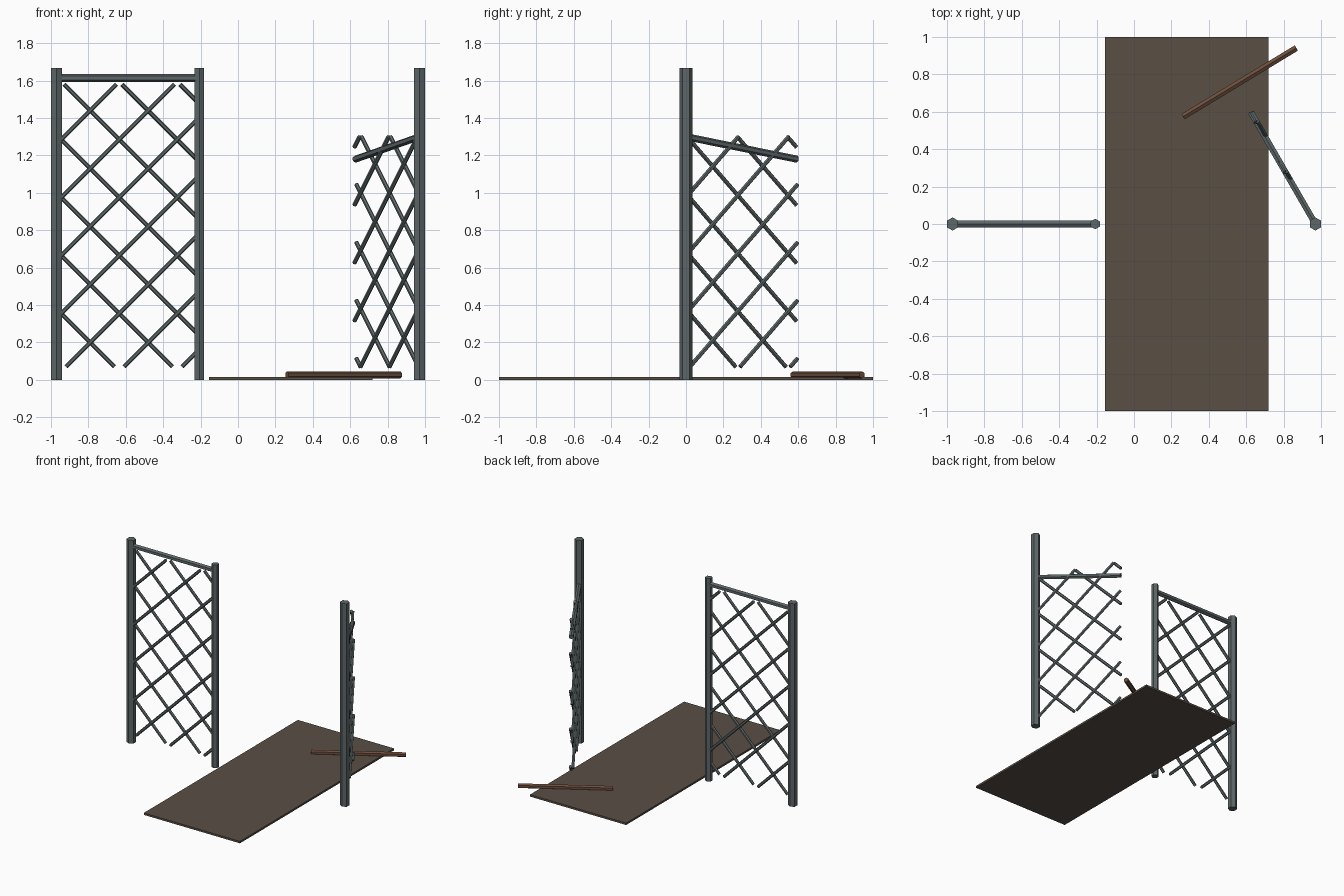
import bpy, bmesh, math
from mathutils import Vector, Matrix

if "Cube" in bpy.data.objects:
    bpy.data.objects.remove(bpy.data.objects["Cube"])


def material(name, color):
    m = bpy.data.materials.new(name)
    m.diffuse_color = (*color, 1)
    m.use_nodes = True
    m.node_tree.nodes["Principled BSDF"].inputs["Base Color"].default_value = m.diffuse_color
    return m


IRON = material("weathered_iron", (0.11, 0.135, 0.14))
RUST = material("rusty_iron", (0.15, 0.075, 0.045))
EARTH = material("packed_earth", (0.10, 0.077, 0.06))


def add_rod(bm, a, b, radius):
    # Capped six-sided rod between two points, one edge facing up
    a, b = Vector(a), Vector(b)
    d = b - a
    rot = d.to_track_quat('Z', 'Y').to_matrix().to_4x4()
    bmesh.ops.create_cone(bm, cap_ends=True, segments=6, radius1=radius, radius2=radius,
                          depth=d.length, matrix=Matrix.Translation((a + b) / 2) @ rot)


def finish(bm, name, mat):
    mesh = bpy.data.meshes.new(name)
    bm.to_mesh(mesh)
    bm.free()
    ob = bpy.data.objects.new(name, mesh)
    ob.data.materials.append(mat)
    bpy.context.collection.objects.link(ob)
    return ob


def rod(name, a, b, radius, mat=IRON):
    bm = bmesh.new()
    add_rod(bm, a, b, radius)
    return finish(bm, name, mat)


def post(name, x, radius, height=1.668):
    bm = bmesh.new()
    bmesh.ops.create_cone(bm, cap_ends=True, segments=6, radius1=radius, radius2=radius,
                          depth=height, matrix=Matrix.Translation((x, 0, height / 2)))
    return finish(bm, name, IRON)


def lattice(name, u0, u1, z0, z1, rise, fall, origin, angle, step=0.31, radius=0.012):
    # 45 degree bars clipped to a rectangle in a vertical plane (u along, z up)
    bm = bmesh.new()
    for slope, start, off in ((1, rise, -0.006), (-1, fall, 0.006)):
        for k in range(-9, 10):
            c = start + k * step
            # z = slope * u + c, clipped at both heights
            lims = sorted(((z0 - c) * slope, (z1 - c) * slope))
            a, b = max(u0, lims[0]), min(u1, lims[1])
            if b - a > 0.03:
                add_rod(bm, (a, off, slope * a + c), (b, off, slope * b + c), radius)
    ob = finish(bm, name, IRON)
    ob.location = origin
    ob.rotation_euler.z = angle
    return ob


# Standing posts
post("left_outer_post", -0.97, 0.035)
post("left_inner_post", -0.207, 0.028)
post("right_post", 0.97, 0.035)

# Intact left panel
rod("left_top_rail", (-0.97, 0, 1.614), (-0.207, 0, 1.614), 0.021)
lattice("left_lattice", -0.945, -0.225, 0.07, 1.58, 0.99, 0.03, (0, 0, 0), 0)

# Broken right panel swung open on its post
swing = math.radians(120)
end = 0.685
rod("right_broken_rail", (0.97, 0, 1.30),
    (0.97 + end * math.cos(swing), end * math.sin(swing), 1.18), 0.019)
lattice("right_lattice", 0.015, end, 0.07, 1.30, 0.98, 1.62, (0.97, 0, 0), swing)

# Fallen rail on the ground
rod("fallen_rail", (0.262, 0.574, 0.027), (0.868, 0.941, 0.027), 0.019, RUST)

# Path slab
bm = bmesh.new()
bmesh.ops.create_cube(bm, size=1, matrix=Matrix.Translation((0.281, 0, 0.008))
                      @ Matrix.Diagonal((0.874, 2, 0.016, 1)))
finish(bm, "path_slab", EARTH)
